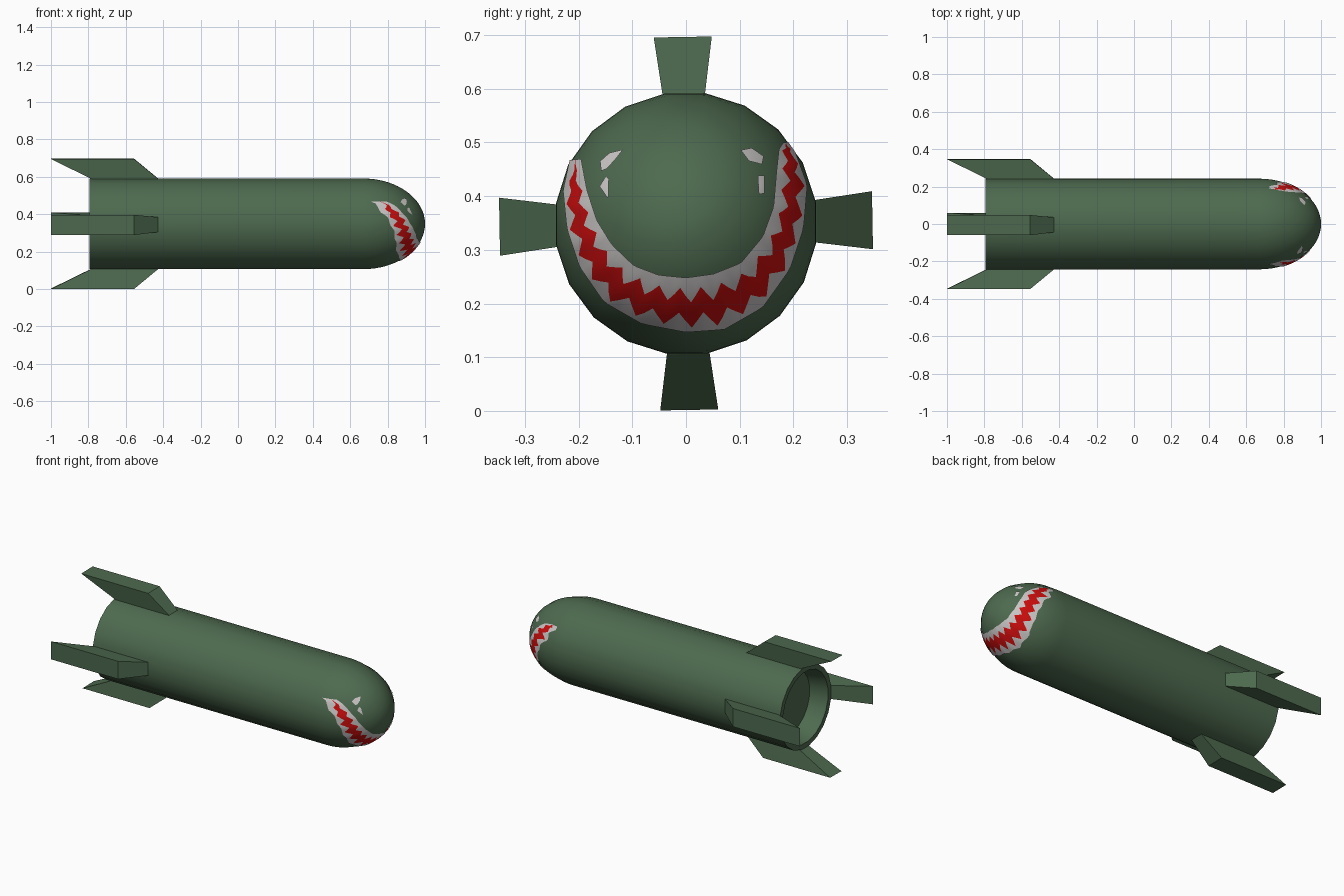
import bpy, bmesh, math
from mathutils import Vector, Matrix

if "Cube" in bpy.data.objects:
    bpy.data.objects.remove(bpy.data.objects["Cube"])

R, CZ, SIDES = 0.245, 0.349, 20
NOSE_X, NOSE_L, TAIL_X = 0.67, 0.33, -0.795
STEP = 2 * math.pi / SIDES
START = math.radians(9.5)          # roll of the faceted hull


def material(name, rgb):
    m = bpy.data.materials.new(name)
    m.diffuse_color = (*rgb, 1)
    m.use_nodes = True
    m.node_tree.nodes["Principled BSDF"].inputs["Base Color"].default_value = m.diffuse_color
    return m


green = material("olive green", (0.075, 0.143, 0.077))
white = material("tooth white", (0.60, 0.57, 0.57))
red = material("mouth red", (0.60, 0.004, 0.004))


def finish(bm, name, mats, smooth=True):
    me = bpy.data.meshes.new(name)
    bm.to_mesh(me)
    bm.free()
    ob = bpy.data.objects.new(name, me)
    bpy.context.collection.objects.link(ob)
    for m in mats:
        me.materials.append(m)
    if smooth:
        bpy.ops.object.select_all(action='DESELECT')
        ob.select_set(True)
        bpy.context.view_layer.objects.active = ob
        bpy.ops.object.shade_smooth_by_angle(angle=math.radians(35))
    return ob


# Hull: revolved profile from the tail recess to the nose tip
profile = [(-0.69, 0.19), (TAIL_X, 0.215), (TAIL_X, R), (NOSE_X, R)]
RINGS = 16
for i in range(1, RINGS):
    a = math.pi / 2 * i / RINGS
    profile.append((NOSE_X + NOSE_L * math.sin(a), R * math.cos(a)))
bm = bmesh.new()
rings = [[bm.verts.new((x, r * math.cos(START + k * STEP), CZ + r * math.sin(START + k * STEP)))
          for k in range(SIDES)] for x, r in profile]
for a, b in zip(rings, rings[1:]):
    for k in range(SIDES):
        n = (k + 1) % SIDES
        bm.faces.new((a[k], a[n], b[n], b[k]))
tip = bm.verts.new((NOSE_X + NOSE_L, 0, CZ))
for k in range(SIDES):
    bm.faces.new((rings[-1][k], rings[-1][(k + 1) % SIDES], tip))
bm.faces.new(rings[0])
bmesh.ops.recalc_face_normals(bm, faces=bm.faces)
finish(bm, "hull", [green])

# Four tail fins, wider at the tip than at the root
for i in range(4):
    bm = bmesh.new()
    loops = []
    for h, x0, x1, w in ((0.225, -0.745, -0.41, 0.037), (0.244, -0.79, -0.43, 0.040),
                         (0.347, -1.0, -0.555, 0.054)):
        loops.append([bm.verts.new(p) for p in
                      ((x0, -w, h), (x1, -w, h), (x1, w, h), (x0, w, h))])
    for a, b in zip(loops, loops[1:]):
        for k in range(4):
            n = (k + 1) % 4
            bm.faces.new((a[k], a[n], b[n], b[k]))
    bm.faces.new(loops[0])
    bm.faces.new(loops[-1])
    bmesh.ops.recalc_face_normals(bm, faces=bm.faces)
    turn = Matrix.Translation((0, 0, CZ)) @ Matrix.Rotation(math.radians(90 * i + 1), 4, 'X')
    bm.transform(turn)
    finish(bm, f"tail_fin_{i + 1}", [green], smooth=False)


def on_nose(p, lift=0.004):
    """Project a (y, z) point along x onto the faceted nose, lifted slightly."""
    y, z = p[0], p[1] - CZ
    d = (math.atan2(z, y) - START) % STEP - STEP / 2
    rho = min(math.hypot(y, z) * math.cos(d) / math.cos(STEP / 2) / R, 0.992)
    x = NOSE_L * math.sqrt(1 - rho * rho)
    n = Vector((x / NOSE_L ** 2, y / R ** 2, z / R ** 2)).normalized()
    return Vector((NOSE_X + x, y, CZ + z)) + n * lift


def face_forward(bm):
    bm.normal_update()
    for f in bm.faces:
        if f.normal.x < 0:
            f.normal_flip()


# Grinning mouth: a strip between outer and inner edges, with zigzag red centre
edge = [(-.213, .465, -.192, .467), (-.225, .41, -.181, .41), (-.218, .34, -.163, .355),
        (-.195, .27, -.135, .31), (-.15, .205, -.095, .272), (-.08, .165, -.05, .255),
        (0, .15, 0, .25), (.07, .155, .05, .257), (.14, .195, .10, .277),
        (.19, .265, .14, .325), (.215, .34, .16, .38), (.222, .42, .165, .44),
        (.200, .48, .17, .485), (.187, .498, .178, .497)]
TEETH, SUB = 19, 4
N = TEETH * SUB
bm = bmesh.new()
rows = []
for i in range(N + 1):
    u = i / N * (len(edge) - 1)
    j = min(int(u), len(edge) - 2)
    e = [a + (b - a) * (u - j) for a, b in zip(edge[j], edge[j + 1])]
    outer, inner = Vector(e[:2]), Vector(e[2:])
    zig = abs((i % SUB) / SUB * 2 - 1)
    ends = min(1, i / 6, (N - i) / 6)
    up = 0.5 + (0.20 + 0.26 * zig - 0.5) * ends
    low = 0.5 + (0.66 + 0.26 * zig - 0.5) * ends
    cuts = [0, up / 2, up, (2 * up + low) / 3, (up + 2 * low) / 3, low, (1 + low) / 2, 1]
    rows.append([bm.verts.new(on_nose(inner.lerp(outer, s))) for s in cuts])
for a, b in zip(rows, rows[1:]):
    for k in range(7):
        f = bm.faces.new((a[k], a[k + 1], b[k + 1], b[k]))
        f.material_index = 1 if 2 <= k <= 4 else 0
face_forward(bm)
finish(bm, "painted_mouth", [white, red])

# Eyes: an upper glint and a small lower sliver on each side
eyes = {
    "left_eye": [[(-.155, .445), (-.157, .463), (-.14, .478), (-.115, .484), (-.13, .465), (-.145, .449)],
                 [(-.158, .417), (-.146, .436), (-.141, .43), (-.142, .394)]],
    "right_eye": [[(.10, .483), (.12, .487), (.142, .472), (.139, .457), (.115, .463)],
                  [(.131, .436), (.143, .437), (.143, .404), (.133, .402)]],
}
for name, shapes in eyes.items():
    bm = bmesh.new()
    for pts in shapes:
        ring = [bm.verts.new(on_nose(p)) for p in pts]
        mid = sum((Vector(p) for p in pts), Vector((0, 0))) / len(pts)
        hub = bm.verts.new(on_nose(mid))
        for k in range(len(ring)):
            bm.faces.new((hub, ring[k], ring[(k + 1) % len(ring)]))
    face_forward(bm)
    finish(bm, name, [white])
